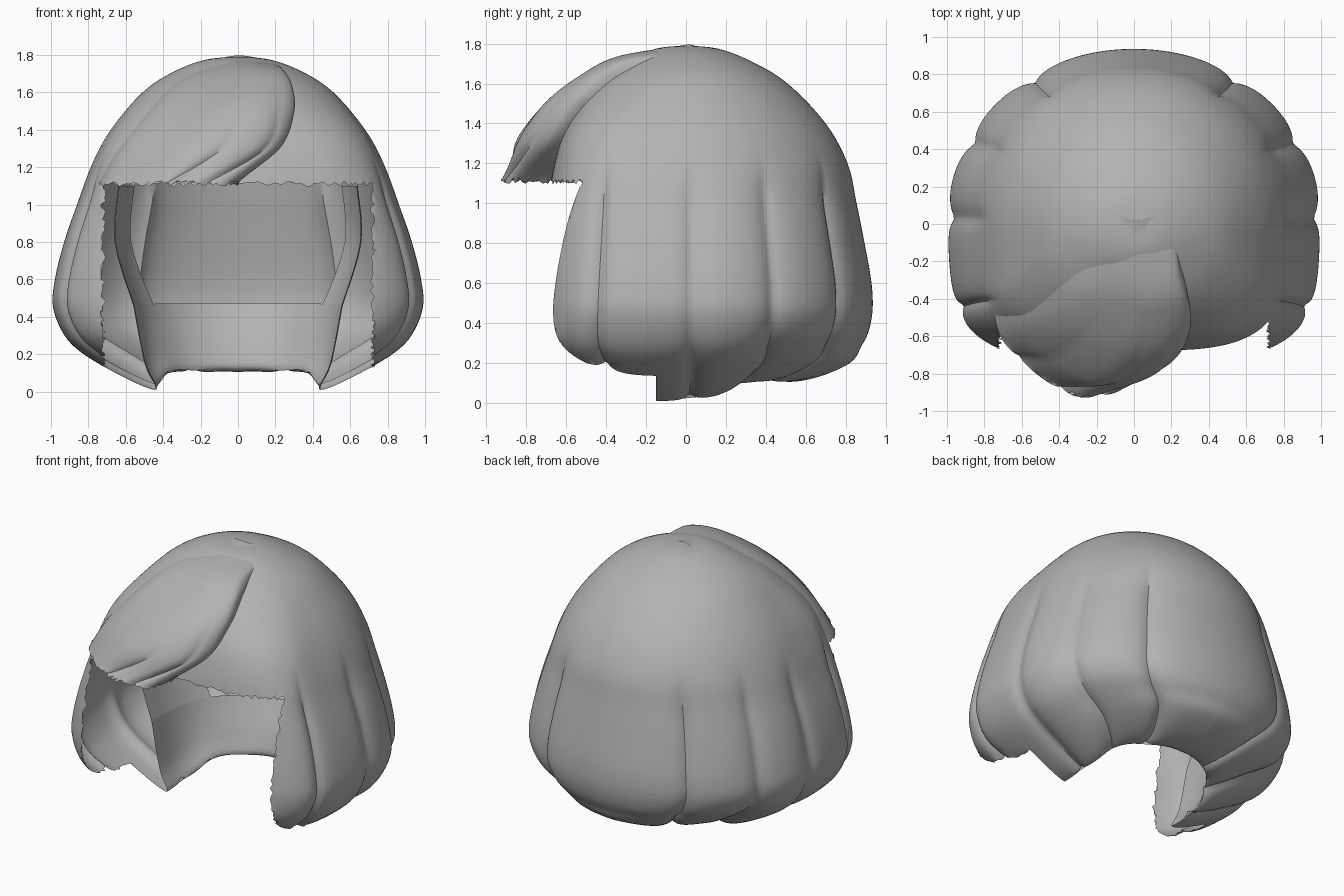
import bpy, bmesh, math, random
from mathutils import Vector

random.seed(4)
cube = bpy.data.objects.get("Cube")
if cube:
    bpy.data.objects.remove(cube, do_unlink=True)

grey = bpy.data.materials.new("hair_grey")
grey.use_nodes = True
colour = (0.45, 0.45, 0.45, 1)
grey.diffuse_color = colour
grey.node_tree.nodes["Principled BSDF"].inputs["Base Color"].default_value = colour

OPEN_X, OPEN_Y, OPEN_Z = 0.72, -0.15, 1.11     # face opening limits


def smoothstep(low, high, value):
    k = min(1, max(0, (value - low) / (high - low)))
    return k * k * (3 - 2 * k)


def refine(points, steps):
    """Smooth curve through the points, sampled evenly between them."""
    points = [Vector(p) for p in points]
    last = len(points) - 1
    out = []
    for i in range(last):
        a, b, c, d = (points[min(last, max(0, i + k))] for k in (-1, 0, 1, 2))
        for s in range(steps):
            t = s / steps
            out.append(b + (c - a) * (t / 2) + (a * 2 - b * 5 + c * 4 - d) * (t * t / 2)
                       + (b * 3 - a - c * 3 + d) * (t ** 3 / 2))
    return out + [points[last]]


def skin(grid, closed):
    """Join rows of points with quads."""
    bm = bmesh.new()
    rows = [[bm.verts.new(p) for p in row] for row in grid]
    count = len(rows[0])
    for upper, lower in zip(rows, rows[1:]):
        for i in range(count if closed else count - 1):
            j = (i + 1) % count
            bm.faces.new((upper[i], lower[i], lower[j], upper[j]))
    bmesh.ops.remove_doubles(bm, verts=bm.verts[:], dist=0.0001)
    bmesh.ops.recalc_face_normals(bm, faces=bm.faces[:])
    return bm


def slice_mesh(bm, axis, at):
    normal = Vector((0, 0, 0))
    normal[axis] = 1
    bmesh.ops.bisect_plane(bm, geom=bm.verts[:] + bm.edges[:] + bm.faces[:],
                           plane_co=normal * at, plane_no=normal)


def remove_faces(bm, rule):
    gone = [f for f in bm.faces if rule(f.calc_center_median())]
    bmesh.ops.delete(bm, geom=gone, context='FACES')


def cut_opening(bm):
    for axis, at in ((0, OPEN_X), (0, -OPEN_X), (1, OPEN_Y), (2, OPEN_Z)):
        slice_mesh(bm, axis, at)
    remove_faces(bm, lambda p: abs(p.x) < OPEN_X and p.y < OPEN_Y and p.z < OPEN_Z)


def fray(bm, amount):
    """Give the cut edges a ragged outline."""
    for v in bm.verts:
        if v.is_boundary:
            if abs(v.co.z - OPEN_Z) < 0.01:
                v.co.z += random.uniform(-amount, amount)
            elif abs(abs(v.co.x) - OPEN_X) < 0.01:
                v.co.x += random.uniform(-amount, amount)


def finish(bm, name):
    mesh = bpy.data.meshes.new(name)
    bm.to_mesh(mesh)
    bm.free()
    obj = bpy.data.objects.new(name, mesh)
    bpy.context.collection.objects.link(obj)
    mesh.materials.append(grey)
    bpy.ops.object.select_all(action='DESELECT')
    obj.select_set(True)
    bpy.context.view_layer.objects.active = obj
    bpy.ops.object.shade_smooth_by_angle(angle=math.radians(40))


# Bob profile: height, half width, back depth, front depth, going down
# the outside, around the rolled lip and a little way up the inside
OUTSIDE = [
    (1.79, 0, 0, 0), (1.775, .17, .16, .15), (1.71, .345, .33, .29),
    (1.6, .51, .51, .45), (1.4, .68, .7, .59), (1.2, .79, .81, .66),
    (1, .87, .855, .69), (.8, .94, .895, .71), (.6, .99, .93, .73),
    (.45, 1, .935, .74), (.3, .94, .915, .74), (.2, .84, .88, .7),
    (.1, .67, .82, .6), (.02, .5, .62, .45)]
ROLL = [(.02, .44, .46, .4), (.15, .5, .48, .45), (.46, .56, .58, .55)]
LINING = [(.46, .56, .58, .55), (.8, .66, .68, .58), (1.1, .64, .68, .58)]
GROOVES = [math.radians(g) for g in (-25, 2, 28, 57)]
STEPS, SEGMENTS = 5, 240


def shell_point(row, angle, creased):
    z, width, back, front = row
    c, s = math.cos(angle), math.sin(angle)
    # the front is boxier than the back, and the crown is round
    boxy = 1.5 * smoothstep(1.75, 1.25, z) * smoothstep(0, .4, -s)
    power = 2.05 + boxy
    x = math.copysign(abs(c) ** (2 / power), c) * width
    y = math.copysign(abs(s) ** (2 / power), s) * (back if s > 0 else front)
    fold = math.atan2(s, abs(c))
    low = smoothstep(.55, .1, z)
    z += low * (.1 * math.sin(fold + .15) ** 2 + .04 * math.exp(-((fold - .65) / .3) ** 2))
    # creases between the locks
    if creased:
        crease = sum(math.exp(-abs(fold - g) / .07) for g in GROOVES)
        crease *= smoothstep(1.3, .95, z)
        x *= 1 - .045 * crease
        y *= 1 - .045 * crease
        z += .035 * crease * low
    return x, y, z


def revolve(rows, creased_rows):
    return skin([[shell_point(row, math.tau * i / SEGMENTS, r < creased_rows)
                  for i in range(SEGMENTS)] for r, row in enumerate(rows)], True)


# Outer bob with its rolled lip
bm = revolve(refine(OUTSIDE + ROLL, STEPS), len(OUTSIDE) * STEPS)
cut_opening(bm)
fray(bm, .014)
finish(bm, "bob_shell")

# Inner side locks, open at the nape and the crown
bm = revolve(refine(LINING, STEPS), 0)
cut_opening(bm)
slice_mesh(bm, 1, .35)
remove_faces(bm, lambda p: p.y > .35)
finish(bm, "inner_side_locks")

# Swept fringe: rows of points from the right temple to the parting
FRINGE = [
    [(-.2, .1, 1.74), (-.1, .06, 1.78), (0, .02, 1.797), (.1, .04, 1.785), (.2, .08, 1.755), (.235, .1, 1.7)],
    [(-.2, -.1, 1.74), (-.12, -.22, 1.74), (0, -.31, 1.74), (.12, -.32, 1.74), (.23, -.26, 1.73), (.24, -.12, 1.69)],
    [(-.37, -.14, 1.65), (-.28, -.37, 1.65), (-.02, -.5, 1.65), (.15, -.51, 1.65), (.28, -.43, 1.65), (.26, -.25, 1.63)],
    [(-.52, -.2, 1.5), (-.43, -.5, 1.5), (-.12, -.69, 1.5), (.14, -.7, 1.5), (.295, -.58, 1.5), (.27, -.4, 1.5)],
    [(-.66, -.25, 1.3), (-.6, -.57, 1.3), (-.25, -.84, 1.3), (.06, -.83, 1.3), (.22, -.7, 1.3), (.17, -.52, 1.3)],
    [(x, y, OPEN_Z) for x, y in
     ((-.76, -.35), (-.71, -.61), (-.5, -.82), (-.28, -.93), (-.05, -.87), (0, -.62))]]
across = [refine(row, 12) for row in FRINGE]
columns = [refine(column, 8) for column in zip(*across)]

# Shallow strand lines deepen towards the fringe tips
for i, column in enumerate(columns):
    u = i / (len(columns) - 1)
    line = sum(math.exp(-abs(u - g) / .03) for g in (.3, .5, .68))
    for j, p in enumerate(column):
        p.y += .022 * line * smoothstep(.3, 1, j / (len(column) - 1))

bm = skin(columns, False)
if sum(f.normal.y * f.calc_area() for f in bm.faces) > 0:
    bmesh.ops.reverse_faces(bm, faces=bm.faces[:])
fray(bm, .014)
finish(bm, "swept_fringe")
